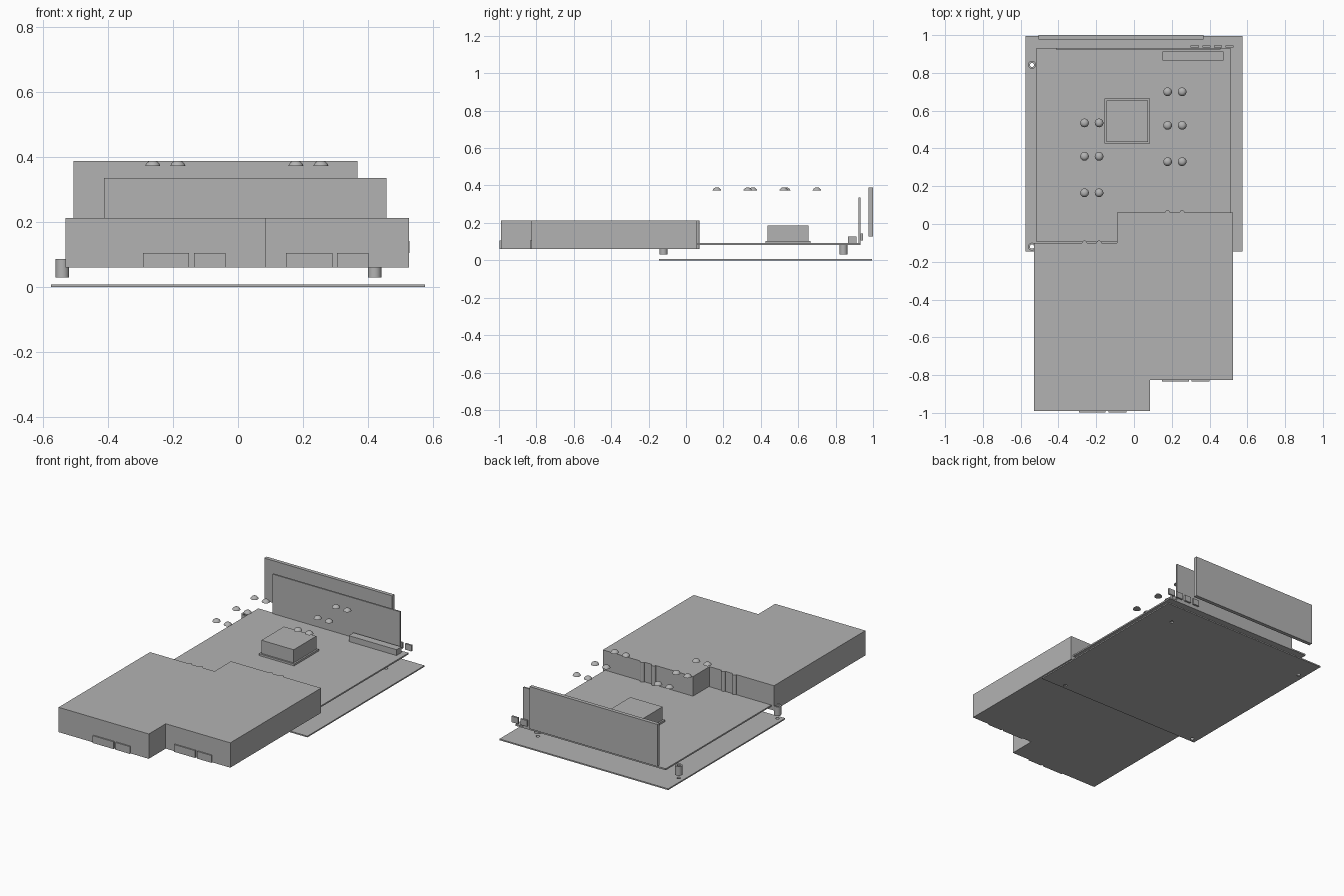
import bpy, bmesh, math
from mathutils import Matrix

if "Cube" in bpy.data.objects:
    bpy.data.objects.remove(bpy.data.objects["Cube"])

grey = bpy.data.materials.new("plain grey")
grey.use_nodes = True
GREY = (0.45, 0.45, 0.45, 1)
grey.diffuse_color = GREY
grey.node_tree.nodes["Principled BSDF"].inputs["Base Color"].default_value = GREY


def finish(name, bm):
    bmesh.ops.recalc_face_normals(bm, faces=bm.faces)
    mesh = bpy.data.meshes.new(name)
    bm.to_mesh(mesh)
    bm.free()
    mesh.materials.append(grey)
    ob = bpy.data.objects.new(name, mesh)
    bpy.context.collection.objects.link(ob)
    return ob


def prism(name, outline, z0, z1):
    bm = bmesh.new()
    face = bm.faces.new([bm.verts.new((x, y, z0)) for x, y in outline])
    out = bmesh.ops.extrude_face_region(bm, geom=[face])
    top = [v for v in out["geom"] if isinstance(v, bmesh.types.BMVert)]
    bmesh.ops.translate(bm, verts=top, vec=(0, 0, z1 - z0))
    if face.is_valid is False or len(bm.faces) < len(outline) + 2:
        bm.faces.new([v for v in bm.verts if v not in top])
    return finish(name, bm)


def box(name, x0, x1, y0, y1, z0, z1):
    return prism(name, [(x0, y0), (x1, y0), (x1, y1), (x0, y1)], z0, z1)


def lathe(name, profile, x, y, closed=False, steps=20):
    """Spin an (r, z) profile around a vertical axis at x, y."""
    bm = bmesh.new()
    vs = [bm.verts.new((r, 0, z)) for r, z in profile]
    es = [bm.edges.new(p) for p in zip(vs, vs[1:])]
    if closed:
        es.append(bm.edges.new((vs[-1], vs[0])))
    bmesh.ops.spin(bm, geom=vs + es, cent=(0, 0, 0), axis=(0, 0, 1),
                   angle=math.tau, steps=steps)
    bmesh.ops.remove_doubles(bm, verts=bm.verts, dist=1e-5)
    bmesh.ops.transform(bm, matrix=Matrix.Translation((x, y, 0)), verts=bm.verts)
    ob = finish(name, bm)
    bpy.ops.object.select_all(action="DESELECT")
    ob.select_set(True)
    bpy.context.view_layer.objects.active = ob
    bpy.ops.object.shade_smooth_by_angle(angle=math.radians(35))
    return ob


# Base plate with four drilled holes
plate = box("base_plate", -0.575, 0.575, -0.145, 0.995, 0, 0.008)
corners = [(x, y) for x in (-0.54, 0.42) for y in (-0.12, 0.842)]
for i, (x, y) in enumerate(corners):
    drill = lathe(f"drill_{i + 1}", [(0, -0.05), (0.011, -0.05), (0.011, 0.025), (0, 0.025)], x, y)
    drill.hide_render = True
    drill.hide_viewport = True
    cut = plate.modifiers.new("hole", "BOOLEAN")
    cut.object = drill
    cut.operation = "DIFFERENCE"
    cut.solver = "EXACT"
    # Hollow standoff above each hole
    lathe(f"standoff_{i + 1}", [(0.011, 0.03), (0.021, 0.03), (0.021, 0.087), (0.011, 0.087)],
          x, y, closed=True)

# Circuit board and raised chip
box("circuit_board", -0.515, 0.51, -0.095, 0.933, 0.083, 0.092)
box("chip_base", -0.155, 0.085, 0.425, 0.665, 0.092, 0.104)
box("chip_block", -0.145, 0.075, 0.435, 0.655, 0.104, 0.185)
box("connector_bar", 0.15, 0.475, 0.865, 0.912, 0.092, 0.128)

# Upright rear panels
box("inner_panel", -0.412, 0.457, 0.923, 0.933, 0.092, 0.335)
box("outer_panel", -0.505, 0.367, 0.977, 1.0, 0.128, 0.388)

# Small clips along the rear edge
for i in range(4):
    x = 0.30 + i * 0.0615
    box(f"rear_clip_{i + 1}", x, x + 0.043, 0.934, 0.945, 0.105, 0.142)

# Stepped housing, with half-round ribs on its rear faces
housing = [(-0.53, -0.99), (0.085, -0.99), (0.085, -0.825), (0.525, -0.825),
           (0.525, 0.06), (-0.09, 0.06), (-0.09, -0.1), (-0.53, -0.1)]
box_z = (0.06, 0.213)
prism("housing", housing, *box_z)
for side, xs, y in (("left", (0.178, 0.255), 0.059), ("right", (-0.262, -0.185), -0.101)):
    for i, x in enumerate(xs):
        rib = [(x + 0.014 * math.cos(a), y + 0.014 * math.sin(a))
               for a in (math.pi * k / 8 for k in range(9))]
        prism(f"{side}_rib_{i + 1}", rib, *box_z)

# Thin tabs at the foot of the front faces
for side, x, y in (("right", -0.292, -0.99), ("left", 0.148, -0.825)):
    box(f"{side}_wide_tab", x, x + 0.142, y - 0.008, y, 0.06, 0.105)
    box(f"{side}_narrow_tab", x + 0.157, x + 0.253, y - 0.008, y, 0.06, 0.105)

# Floating domed caps in pairs
cap = [(0, 0.373), (0.023, 0.373), (0.021, 0.378), (0.016, 0.384), (0.010, 0.388), (0, 0.388)]
for side, xs, ys in (("right", (-0.262, -0.185), (0.165, 0.358, 0.535)),
                     ("left", (0.178, 0.255), (0.33, 0.522, 0.70))):
    for i, y in enumerate(ys):
        for j, x in enumerate(xs):
            lathe(f"{side}_cap_{i + 1}_{j + 1}", cap, x, y)
